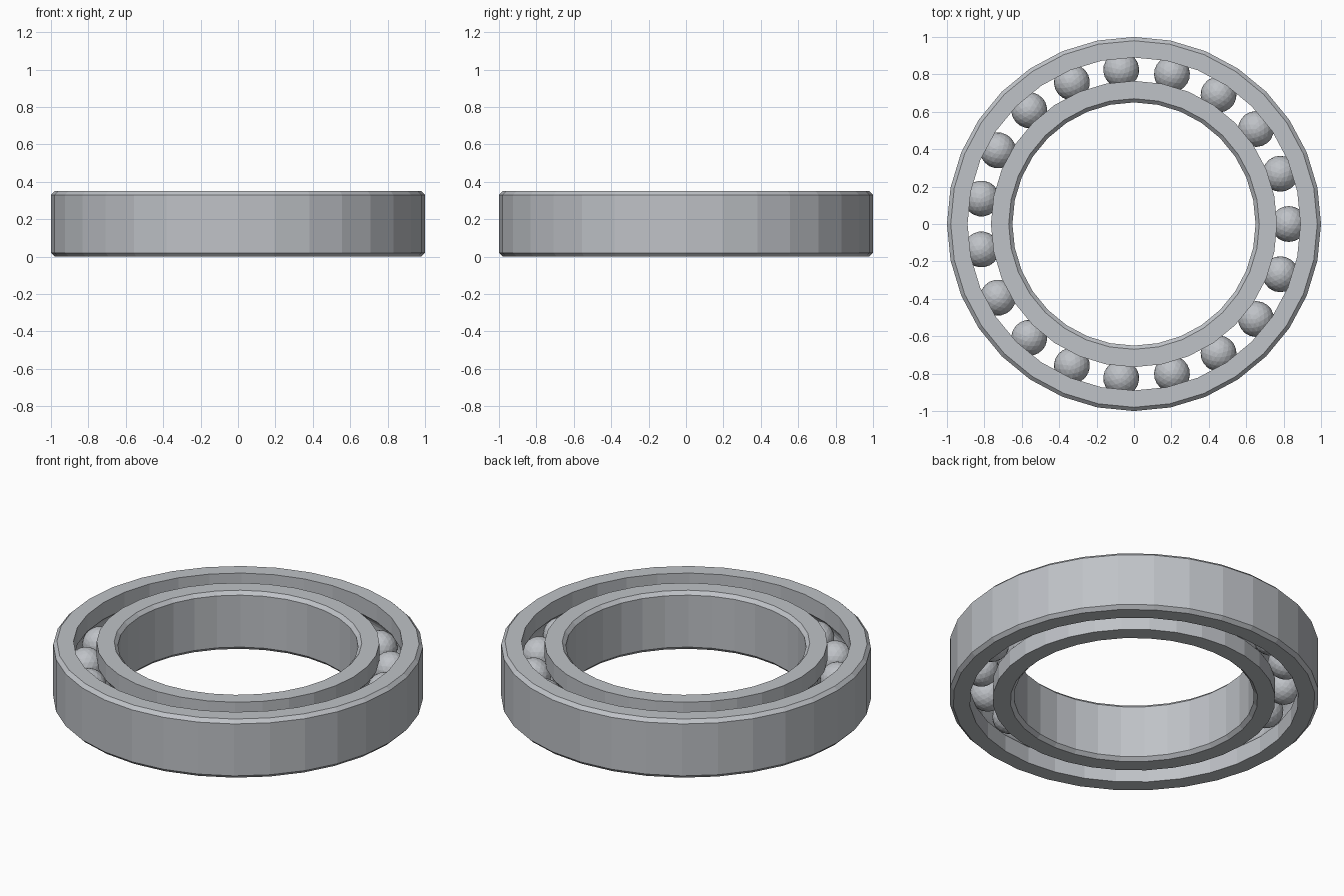
import bpy, bmesh, math
from mathutils import Matrix

cube = bpy.data.objects.get("Cube")
if cube:
    bpy.data.objects.remove(cube, do_unlink=True)

HEIGHT, CHAMFER, SEGMENTS = 0.35, 0.02, 32
PITCH, BALL_R, BALLS = 0.827, 0.096, 19
MID = HEIGHT / 2

steel = bpy.data.materials.new("steel grey")
steel.use_nodes = True
colour = (0.52, 0.54, 0.57, 1)
steel.diffuse_color = colour
steel.node_tree.nodes["Principled BSDF"].inputs["Base Color"].default_value = colour


def add_object(name, bm):
    bmesh.ops.recalc_face_normals(bm, faces=bm.faces[:])
    mesh = bpy.data.meshes.new(name)
    bm.to_mesh(mesh)
    bm.free()
    mesh.materials.append(steel)
    obj = bpy.data.objects.new(name, mesh)
    bpy.context.collection.objects.link(obj)
    return obj


def race(name, plain_r, track_r):
    """Ring with a chamfered plain wall and a ball groove in its track wall."""
    side = 1 if track_r > plain_r else -1
    edge_r = plain_r + side * CHAMFER
    profile = [(track_r, 0), (edge_r, 0), (plain_r, CHAMFER),
               (plain_r, HEIGHT - CHAMFER), (edge_r, HEIGHT), (track_r, HEIGHT)]
    # Groove follows the ball from the upper lip to the lower lip
    groove_r = BALL_R + 0.002
    half = math.acos(abs(PITCH - track_r) / groove_r)
    steps = 8
    for i in range(steps + 1):
        a = half * (1 - 2 * i / steps)
        profile.append((PITCH - side * groove_r * math.cos(a),
                        MID + groove_r * math.sin(a)))
    bm = bmesh.new()
    rings = []
    for s in range(SEGMENTS):
        a = math.tau * s / SEGMENTS
        rings.append([bm.verts.new((r * math.cos(a), r * math.sin(a), z))
                      for r, z in profile])
    n = len(profile)
    for s in range(SEGMENTS):
        here, there = rings[s], rings[(s + 1) % SEGMENTS]
        for i in range(n):
            j = (i + 1) % n
            bm.faces.new((here[i], there[i], there[j], here[j]))
    return add_object(name, bm)


# Outer and inner races
race("outer_race", 1.0, 0.89)
race("inner_race", 0.65, 0.765)

# Ring of faceted balls
for k in range(BALLS):
    bm = bmesh.new()
    turn = Matrix.Rotation(math.tau * k / BALLS, 4, 'Z')
    bmesh.ops.create_icosphere(bm, subdivisions=3, radius=BALL_R,
                               matrix=turn @ Matrix.Translation((PITCH, 0, MID)))
    add_object(f"ball_{k + 1}", bm)
